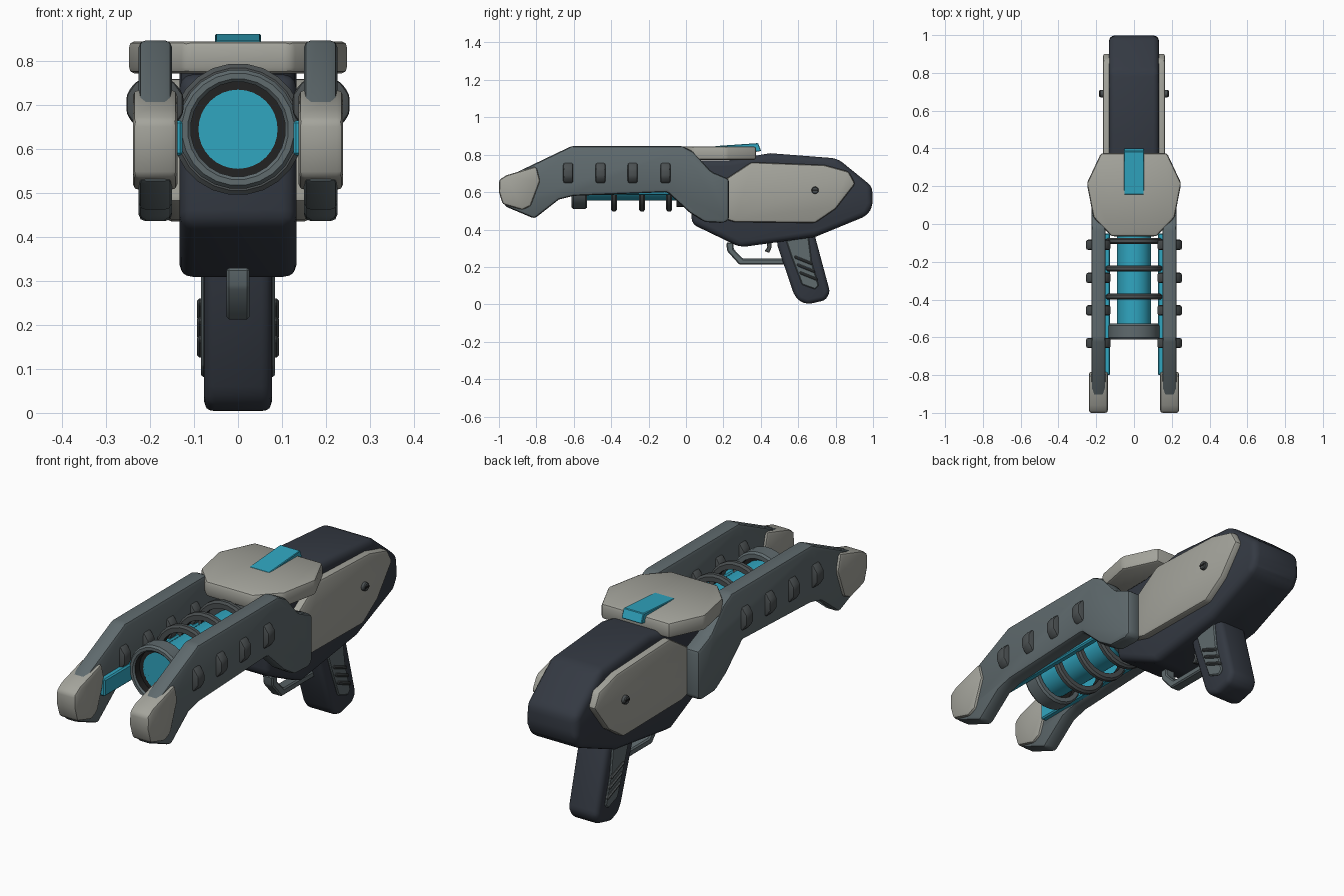
import bpy, bmesh, math
from mathutils import Matrix, Vector

if "Cube" in bpy.data.objects:
    bpy.data.objects.remove(bpy.data.objects["Cube"], do_unlink=True)


def material(name, rgb):
    m = bpy.data.materials.new(name)
    m.use_nodes = True
    m.diffuse_color = (*rgb, 1)
    m.node_tree.nodes["Principled BSDF"].inputs["Base Color"].default_value = (*rgb, 1)
    return m


LIGHT = material("warm light grey", (0.37, 0.37, 0.33))
STEEL = material("blue steel grey", (0.115, 0.145, 0.155))
DARK = material("dark grey", (0.07, 0.08, 0.083))
NAVY = material("dark navy", (0.034, 0.041, 0.055))
CYAN = material("bright cyan", (0.03, 0.38, 0.53))
BLACK = material("black", (0.016, 0.016, 0.016))


def finish(name, bm, mats):
    bmesh.ops.recalc_face_normals(bm, faces=bm.faces)
    mesh = bpy.data.meshes.new(name)
    bm.to_mesh(mesh)
    bm.free()
    for m in mats:
        mesh.materials.append(m)
    ob = bpy.data.objects.new(name, mesh)
    bpy.context.collection.objects.link(ob)
    bpy.ops.object.select_all(action='DESELECT')
    ob.select_set(True)
    bpy.context.view_layer.objects.active = ob
    bpy.ops.object.shade_smooth_by_angle(angle=math.radians(32))
    return ob


def prism(name, pts, lo, hi, mat, bevel=0.0, segs=2, axis='x'):
    """Extrude a 2D profile along an axis from lo to hi, with rounded edges."""
    place = {'x': lambda p, d: (d, p[0], p[1]),
             'y': lambda p, d: (p[0], d, p[1]),
             'z': lambda p, d: (p[0], p[1], d)}[axis]
    bm = bmesh.new()
    ends = [[bm.verts.new(place(p, d)) for p in pts] for d in (lo, hi)]
    for ring in ends:
        bm.faces.new(ring)
    n = len(pts)
    for i in range(n):
        j = (i + 1) % n
        bm.faces.new((ends[0][i], ends[0][j], ends[1][j], ends[1][i]))
    bmesh.ops.recalc_face_normals(bm, faces=bm.faces)
    if bevel:
        edges = [e for e in bm.edges if e.calc_face_angle(0) > math.radians(25)]
        bmesh.ops.bevel(bm, geom=edges, offset=bevel, segments=segs, profile=0.5,
                        affect='EDGES', clamp_overlap=True)
    return finish(name, bm, [mat])


def pair(name, pts, inner, outer, mat, bevel=0.0, segs=2):
    for side, s in (("left", 1), ("right", -1)):
        prism(f"{side}_{name}", pts, s * inner, s * outer, mat, bevel, segs)


AXIS_Z = 0.645


def lathe(name, profile, mats, sides=24, liner_radius=0):
    """Revolve a closed (radius, y) profile around the barrel axis."""
    bm = bmesh.new()
    rings = []
    for k in range(sides):
        a = math.tau * (k + 0.5) / sides
        rings.append([bm.verts.new((r * math.cos(a), y, AXIS_Z + r * math.sin(a)))
                      for r, y in profile])
    n = len(profile)
    for k in range(sides):
        a, b = rings[k], rings[(k + 1) % sides]
        for i in range(n):
            j = (i + 1) % n
            f = bm.faces.new((a[i], a[j], b[j], b[i]))
            if max(profile[i][0], profile[j][0]) <= liner_radius:
                f.material_index = 1
    return finish(name, bm, mats)


def disc(name, radius, y0, y1, mat, sides=40):
    bm = bmesh.new()
    turn = Matrix.Translation((0, (y0 + y1) / 2, AXIS_Z)) @ Matrix.Rotation(math.pi / 2, 4, 'X')
    bmesh.ops.create_cone(bm, cap_ends=True, segments=sides, radius1=radius,
                          radius2=radius, depth=y1 - y0, matrix=turn)
    return finish(name, bm, [mat])


# Main body
body = [(0.03, 0.43), (0.29, 0.305), (0.69, 0.36), (0.97, 0.475), (1.0, 0.53),
        (0.995, 0.63), (0.81, 0.78), (0.45, 0.808), (0.23, 0.77), (0.03, 0.77)]
prism("body", body, -0.133, 0.133, NAVY, 0.032, 3)

# Side panels with screws
panel = [(0.12, 0.48), (0.26, 0.44), (0.69, 0.435), (0.80, 0.51), (0.905, 0.645),
         (0.87, 0.71), (0.74, 0.745), (0.35, 0.76), (0.15, 0.63)]
pair("side_panel", panel, 0.10, 0.165, LIGHT, 0.014)


def circle(cy, cz, r, n=14):
    return [(cy + r * math.cos(math.tau * i / n), cz + r * math.sin(math.tau * i / n))
            for i in range(n)]


pair("screw", circle(0.69, 0.61, 0.02), 0.15, 0.182, DARK, 0.004, 1)
slot = [(0.674, 0.606), (0.706, 0.606), (0.706, 0.614), (0.674, 0.614)]
pair("screw_slot", slot, 0.17, 0.184, BLACK)

# Forward arms with tip caps, inner light strips and studs
arm = [(-0.97, 0.675), (-0.61, 0.847), (-0.02, 0.847), (0.04, 0.815), (0.135, 0.71),
       (0.23, 0.67), (0.23, 0.45), (0.20, 0.435), (0.10, 0.44), (0.02, 0.49),
       (-0.10, 0.60), (-0.60, 0.58), (-0.68, 0.56), (-0.81, 0.458), (-0.97, 0.525)]
pair("arm", arm, 0.15, 0.226, STEEL, 0.016)
cap = [(-1.0, 0.665), (-0.96, 0.69), (-0.80, 0.738), (-0.78, 0.66), (-0.83, 0.525),
       (-0.875, 0.505), (-0.98, 0.535), (-1.0, 0.60)]
pair("arm_cap", cap, 0.138, 0.239, LIGHT, 0.014)
strip = [(-0.80, 0.585), (-0.05, 0.585), (-0.05, 0.665), (-0.80, 0.665)]
pair("light_strip", strip, 0.126, 0.158, CYAN, 0.006, 1)

stud = [(0.065, -0.022), (0.065, 0.022), (0.045, 0.05), (0.025, 0.06),
        (-0.025, 0.06), (-0.045, 0.05), (-0.065, 0.022), (-0.065, -0.022),
        (-0.045, -0.05), (-0.025, -0.06), (0.025, -0.06), (0.045, -0.05)]
for i, y in enumerate((-0.63, -0.457, -0.285, -0.11)):
    for side, s in (("left", 1), ("right", -1)):
        prism(f"{side}_stud_{i + 1}", [(s * 0.189 + x, 0.702 + z) for x, z in stud],
              y - 0.027, y + 0.027, DARK, 0.014, 2, axis='y')

# Barrel core, coil rings and muzzle collar
disc("barrel_core", 0.09, -0.57, 0.06, CYAN, 32)
disc("barrel_base", 0.125, -0.05, 0.06, DARK, 24)
for i, y in enumerate((-0.385, -0.235, -0.09)):
    lathe(f"coil_ring_{i + 1}",
          [(0.118, y - 0.016), (0.14, y - 0.016), (0.15, y - 0.008),
           (0.15, y + 0.008), (0.14, y + 0.016), (0.118, y + 0.016)],
          [DARK, BLACK], liner_radius=0.12)
lathe("muzzle_collar",
      [(0.108, -0.605), (0.115, -0.612), (0.128, -0.612), (0.136, -0.602),
       (0.136, -0.538), (0.128, -0.528), (0.108, -0.528)],
      [STEEL, BLACK], liner_radius=0.11)
disc("muzzle_bore", 0.109, -0.57, -0.555, BLACK)

# Top plate and its clip
half = [(0.12, -0.065), (0.215, 0.035), (0.25, 0.215), (0.175, 0.375)]
plate = half + [(-x, y) for x, y in reversed(half)]
prism("top_plate", plate, 0.772, 0.845, LIGHT, 0.014, 2, axis='z')
clip = [(0.155, 0.835), (0.155, 0.846), (0.385, 0.862), (0.402, 0.82),
        (0.375, 0.815), (0.36, 0.835)]
prism("top_clip", clip, -0.052, 0.052, CYAN, 0.003, 1)

# Grip with side inlays and ribs
grip = [(0.48, 0.40), (0.68, 0.40), (0.77, 0.065), (0.745, 0.022), (0.65, 0.0),
        (0.60, 0.02), (0.575, 0.06), (0.49, 0.31)]
prism("grip", grip, -0.077, 0.077, NAVY, 0.024, 3)
inlay = [(0.535, 0.34), (0.655, 0.37), (0.672, 0.23), (0.71, 0.10), (0.69, 0.08),
         (0.62, 0.105), (0.565, 0.25)]
pair("grip_inlay", inlay, 0.06, 0.084, STEEL, 0.005, 1)
for i in range(3):
    y, z = 0.58 + 0.014 * i, 0.262 - 0.042 * i
    rib = [(y, z), (y + 0.095, z - 0.038), (y + 0.095, z - 0.054), (y, z - 0.016)]
    pair(f"grip_rib_{i + 1}", rib, 0.07, 0.093, DARK, 0.005, 1)

# Trigger guard and trigger
guard = [(0.215, 0.33), (0.22, 0.285), (0.285, 0.212), (0.53, 0.212), (0.53, 0.244),
         (0.305, 0.244), (0.255, 0.295), (0.255, 0.33)]
prism("trigger_guard", guard, -0.026, 0.026, STEEL, 0.006, 1)
trigger = [(0.43, 0.34), (0.435, 0.305), (0.42, 0.285), (0.445, 0.275),
           (0.458, 0.305), (0.455, 0.34)]
prism("trigger", trigger, -0.014, 0.014, DARK, 0.003, 1)
